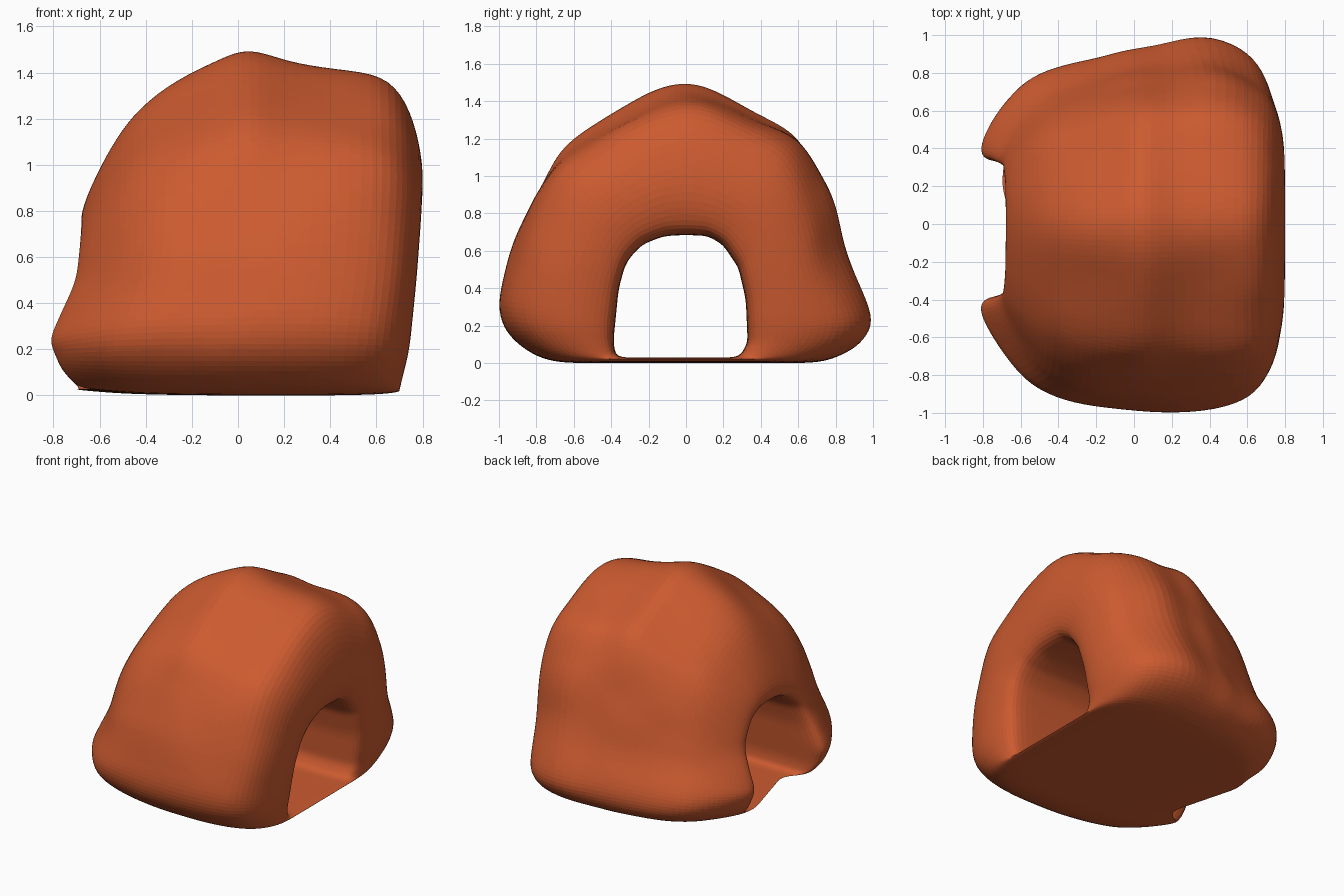
import bpy, bmesh, math
from mathutils import Vector, noise

cube = bpy.data.objects.get("Cube")
if cube:
    bpy.data.objects.remove(cube)

# Arch profiles (y, z): outside of the rock and the tunnel opening, front foot to back foot
OUTER = [(-.68, 0), (-.82, .04), (-.97, .16), (-1.015, .28), (-.97, .5), (-.93, .66), (-.84, .84),
         (-.72, 1.09), (-.6, 1.19), (-.4, 1.32), (-.2, 1.43), (0, 1.5), (.2, 1.44), (.4, 1.34),
         (.6, 1.26), (.7, 1.11), (.81, .8), (.89, .53), (.98, .32), (1.02, .22), (.92, .07), (.72, 0)]
INNER = [(-.37, .03), (-.39, .1), (-.36, .4), (-.32, .54), (-.24, .63), (-.12, .68), (0, .685),
         (.12, .68), (.2, .63), (.28, .51), (.32, .34), (.33, .1), (.28, .03)]

# Wall section: (position along the tunnel, fraction from tunnel face to outer face)
SECTION = [(-.95, 0), (-.6, 0), (-.2, 0), (.2, 0), (.6, 0), (.9, 0), (.97, .08), (1, .28),
           (.98, .52), (.91, .74), (.78, .9), (.5, 1), (.2, 1), (-.02, 1), (-.2, .97), (-.45, .91),
           (-.67, .77), (-.8, .58), (-.9, .39), (-.97, .22), (-1, .09)]

# Extent of the left and right mouths by height, and of the broken floor edge by depth
MOUTH_LOW = [(0, -.66), (.1, -.77), (.24, -.83), (.35, -.78), (.5, -.71), (.7, -.69), (1.5, -.67)]
MOUTH_HIGH = [(0, .7), (.2, .75), (.5, .78), (.9, .81), (1.5, .79)]
FLOOR_EDGE = [(-.4, -.53), (.3, -.75)]

# Swelling or hollowing along the tunnel, for the crest and for the back
CREST = [(-.5, -.05), (-.4, -.05), (-.2, -.03), (.05, .04), (.2, -.03), (.4, -.07), (.5, -.06),
         (.65, .01)]
BACK = [(-.75, -.02), (-.6, -.08), (-.4, -.12), (-.2, -.11), (0, -.06), (.2, -.04), (.4, .025),
        (.5, .03), (.6, -.01)]
# Weathered hollows: centre and depth
HOLLOWS = [((.65, .82, .62), .045), ((.72, .68, .98), .03), ((.5, -.9, .6), .025),
           ((0, -.76, 1), .02), ((-.1, -.95, .42), .02)]


def lookup(table, value):
    """Piecewise linear table, held constant past its ends."""
    for (a, p), (b, q) in zip(table, table[1:]):
        if value <= b:
            return p + (q - p) * max(0, value - a) / (b - a)
    return table[-1][1]


def resample(points, count):
    """Evenly spaced points along a polyline."""
    pts = [Vector(p) for p in points]
    spans = [(b - a).length for a, b in zip(pts, pts[1:])]
    result = []
    for i in range(count):
        d = sum(spans) * i / (count - 1)
        k = 0
        while k < len(spans) - 1 and d > spans[k]:
            d -= spans[k]
            k += 1
        result.append(pts[k].lerp(pts[k + 1], min(1, d / spans[k])))
    return result


def closed_path(points, arch, floor):
    """Arch followed by a straight floor back to its start."""
    base = resample([points[-1], points[0]], floor)
    return resample(points, arch) + base[1:-1]


def clamp(value):
    return max(0, min(1, value))


# Clay colour
clay = bpy.data.materials.new("terracotta")
clay.use_nodes = True
colour = (.6, .103, .029, 1)
clay.diffuse_color = colour
shader = next(n for n in clay.node_tree.nodes if n.type == 'BSDF_PRINCIPLED')
shader.inputs["Base Color"].default_value = colour
shader.inputs["Roughness"].default_value = .8

# Loft the wall section around the arch and through the floor
ARCH, FLOOR = 36, 8
bm = bmesh.new()
rings = []
for n, (outer, inner) in enumerate(zip(closed_path(OUTER, ARCH, FLOOR),
                                       closed_path(INNER, ARCH, FLOOR))):
    away = Vector((0, *(outer - inner))).normalized()
    ring = []
    for u, f in SECTION:
        y, z = inner.lerp(outer, f)
        low, high = lookup(MOUTH_LOW, z), lookup(MOUTH_HIGH, z)
        if n >= ARCH:
            low = lookup(FLOOR_EDGE, inner.x)
        p = Vector((low + (high - low) * (u + 1) / 2, y, z))
        # Lumps and swellings fade out toward the tunnel and the ground
        swell = noise.noise(p * 3.5) * .025
        swell += lookup(CREST, p.x) * clamp((outer.y - .9) / .4)
        swell += lookup(BACK, p.x) * clamp(outer.x / .6)
        for centre, depth in HOLLOWS:
            swell -= depth * math.exp(-((p - Vector(centre)).length / .17) ** 2)
        ring.append(bm.verts.new(p + away * swell * f * clamp(z * 5)))
    rings.append(ring)

for a, b in zip(rings, rings[1:] + rings[:1]):
    for i in range(len(a)):
        j = (i + 1) % len(a)
        bm.faces.new((a[i], a[j], b[j], b[i]))
bmesh.ops.recalc_face_normals(bm, faces=bm.faces)

mesh = bpy.data.meshes.new("rock_arch")
bm.to_mesh(mesh)
bm.free()
mesh.materials.append(clay)
arch = bpy.data.objects.new("rock_arch", mesh)
bpy.context.collection.objects.link(arch)
rounding = arch.modifiers.new("rounding", 'SUBSURF')
rounding.levels = rounding.render_levels = 2
